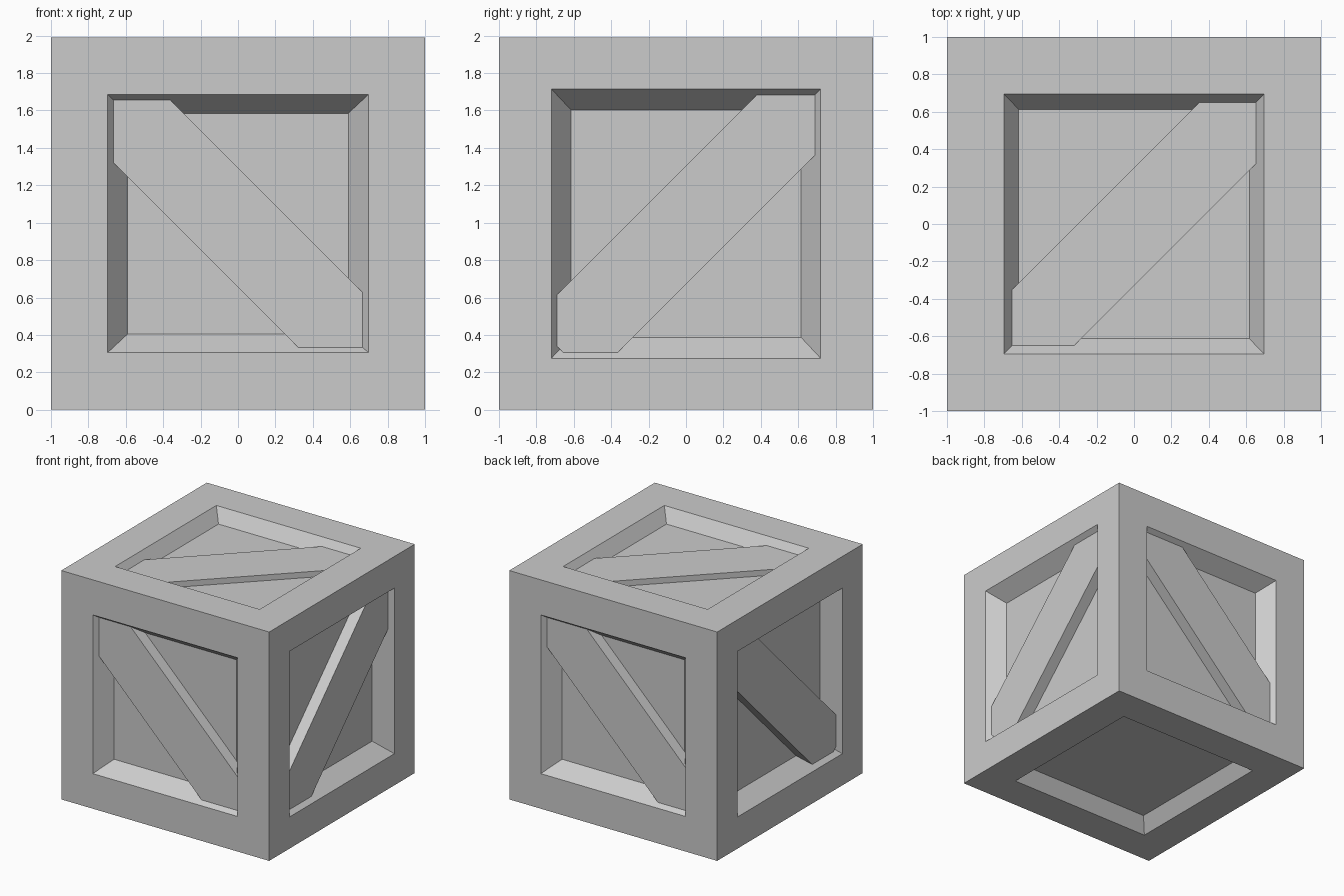
import bpy, bmesh
from math import sqrt
from mathutils import Vector

if "Cube" in bpy.data.objects:
    bpy.data.objects.remove(bpy.data.objects["Cube"])

H = 1.99            # crate height
M = H / 2
X, Y, Z = Vector((1, 0, 0)), Vector((0, 1, 0)), Vector((0, 0, 1))
C = Vector((0, 0, M))

# name, right, up, normal, opening half (u, w), floor half (u, w), floor depth,
# brace (slope, low offset, high offset, start, end, depth) or None
SIDES = [
    ("front", X, Z, -Y, (.697, .69), (.59, .59), .14, (-1, -.34, .30, -1.0, 1.0, .04)),
    ("back", -X, Z, Y, (.697, .69), (.59, .59), .14, (-1, -.26, .38, -1.0, 1.0, .04)),
    ("right", Y, Z, X, (.72, .72), (.615, .608), .14, (1, -.325, .31, -.951, 1.0, .04)),
    ("left", -Y, Z, -X, (.72, .72), (.615, .608), .14, (-1, -.325, .31, -1.0, .951, .04)),
    ("top", X, Y, Z, (.695, .695), (.617, .613), .11, (1, -.33, .30, -1.0, 1.0, .06)),
    ("bottom", X, -Y, -Z, (.697, .697), (.617, .613), .12, None),
]


def finish(name, bm):
    bmesh.ops.remove_doubles(bm, verts=bm.verts, dist=1e-4)
    bmesh.ops.recalc_face_normals(bm, faces=bm.faces)
    mesh = bpy.data.meshes.new(name)
    bm.to_mesh(mesh)
    bm.free()
    bpy.context.collection.objects.link(bpy.data.objects.new(name, mesh))


def place(r, up, n, u, w, d):
    """Point on a crate side: u right, w up, d inward."""
    reach = M if abs(n.z) > .5 else 1
    return C + r * u + up * w + n * (reach - d)


# crate body: border, sloped walls and sunken panel on every side
body = bmesh.new()
for name, r, up, n, opening, floor, depth, brace in SIDES:
    outer = (1, M if abs(up.z) > .5 else 1)
    rings = []
    for (a, b), d in ((outer, 0), (opening, 0), (floor, depth)):
        rings.append([body.verts.new(place(r, up, n, i * a, j * b, d))
                      for i, j in ((-1, -1), (1, -1), (1, 1), (-1, 1))])
    for p, q in zip(rings, rings[1:]):
        for k in range(4):
            m = (k + 1) % 4
            body.faces.new((p[k], p[m], q[m], q[k]))
    body.faces.new(rings[-1])
finish("crate_body", body)

# diagonal braces, ends buried in the border
for name, r, up, n, opening, floor, depth, brace in SIDES:
    if not brace:
        continue
    s, lo, hi, start, end, d0 = brace
    bm = bmesh.new()
    loops = []
    for d in (d0, depth + .02):
        loop = []
        for t, o in ((start, lo), (end, lo), (end, hi), (start, hi)):
            u = t / sqrt(2) - s * o / 2
            w = s * t / sqrt(2) + o / 2
            loop.append(bm.verts.new(place(r, up, n, u, w, d)))
        loops.append(loop)
    a, b = loops
    bm.faces.new(a)
    bm.faces.new(b)
    for k in range(4):
        m = (k + 1) % 4
        bm.faces.new((a[k], a[m], b[m], b[k]))
    finish(name + "_brace", bm)
